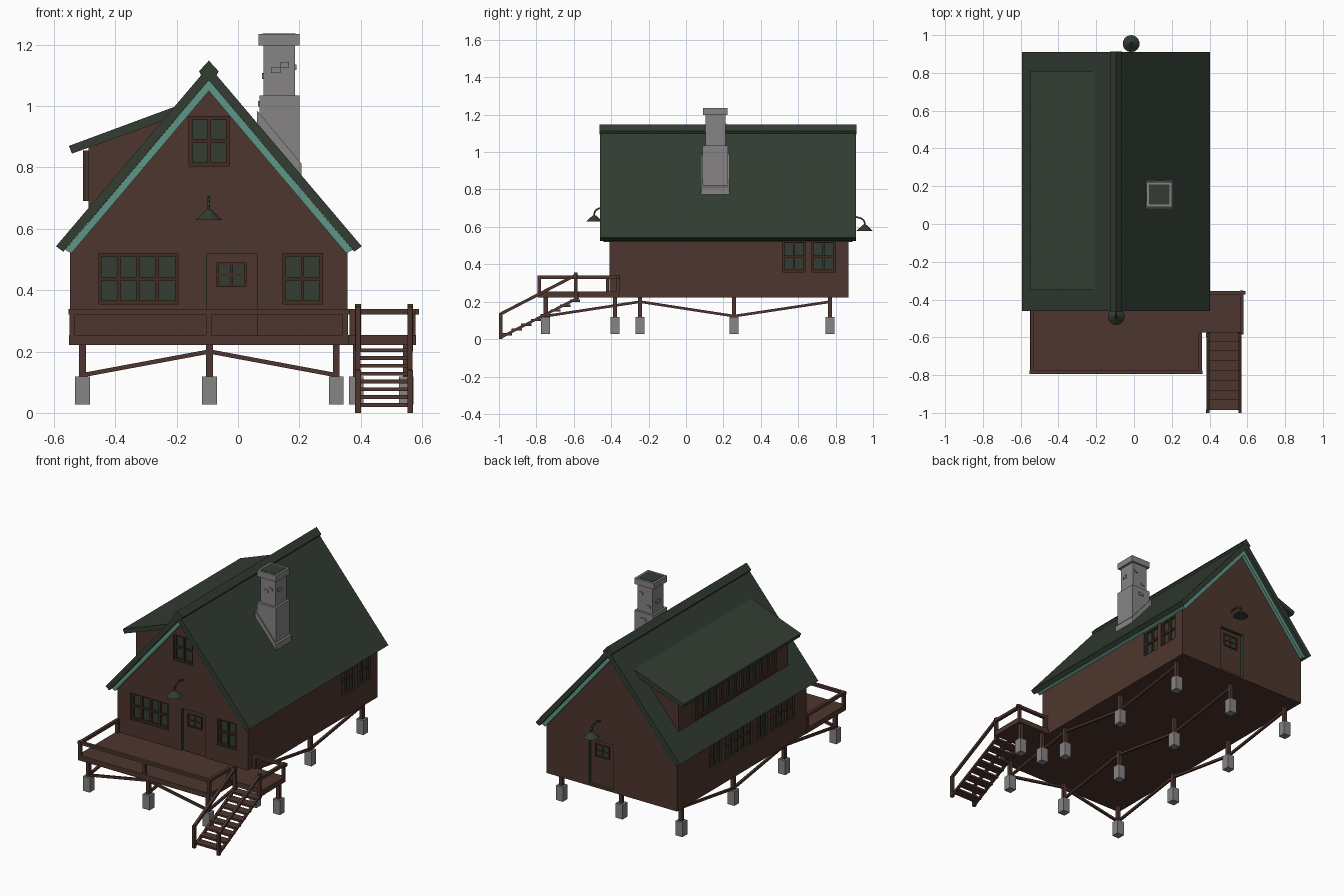
import bpy, bmesh, math, random
from mathutils import Vector, Matrix

if "Cube" in bpy.data.objects:
    bpy.data.objects.remove(bpy.data.objects["Cube"])

def mat(name, r, g, b):
    m = bpy.data.materials.new(name)
    lin = [((c / 255 + 0.055) / 1.055) ** 2.4 for c in (r, g, b)]
    m.diffuse_color = (*lin, 1)
    m.use_nodes = True
    m.node_tree.nodes["Principled BSDF"].inputs["Base Color"].default_value = m.diffuse_color
    return m

BROWN = mat("brown_wood", 78, 54, 46)
TRIM = mat("dark_brown_trim", 67, 42, 34)
GREEN = mat("dark_green", 50, 60, 50)
TEAL = mat("teal_trim", 94, 150, 135)
GREY = mat("grey_stone", 134, 131, 131)

def finish(name, bm, *mats):
    bmesh.ops.recalc_face_normals(bm, faces=bm.faces)
    me = bpy.data.meshes.new(name)
    bm.to_mesh(me)
    bm.free()
    for m in mats:
        me.materials.append(m)
    ob = bpy.data.objects.new(name, me)
    bpy.context.collection.objects.link(ob)
    return ob

def add_box(bm, x0, x1, y0, y1, z0, z1):
    c = Vector((x0 + x1, y0 + y1, z0 + z1)) / 2
    s = Matrix.Diagonal((abs(x1 - x0), abs(y1 - y0), abs(z1 - z0), 1))
    bmesh.ops.create_cube(bm, size=1, matrix=Matrix.Translation(c) @ s)

def add_beam(bm, a, b, w):
    a, b = Vector(a), Vector(b)
    d = b - a
    rot = d.to_track_quat('Y', 'Z').to_matrix().to_4x4()
    s = Matrix.Diagonal((w, d.length, w, 1))
    bmesh.ops.create_cube(bm, size=1, matrix=Matrix.Translation((a + b) / 2) @ rot @ s)

def boxes(name, m, lst):
    bm = bmesh.new()
    for b in lst:
        add_box(bm, *b)
    return finish(name, bm, m)

def beams(name, m, lst, w):
    bm = bmesh.new()
    for a, b in lst:
        add_beam(bm, a, b, w)
    return finish(name, bm, m)

def prism(name, m, pts, y0, y1):
    bm = bmesh.new()
    f = bm.faces.new([bm.verts.new((x, y0, z)) for x, z in pts])
    r = bmesh.ops.extrude_face_region(bm, geom=[f])
    vs = [v for v in r["geom"] if isinstance(v, bmesh.types.BMVert)]
    bmesh.ops.translate(bm, verts=vs, vec=(0, y1 - y0, 0))
    return finish(name, bm, m)

RX = -0.095  # ridge position
def chevron(name, m, half, y0, y1):
    pts = [(RX + d, z) for d, z in half] + [(RX - d, z) for d, z in reversed(half) if d]
    return prism(name, m, pts, y0, y1)

# House body and roof
body = chevron("house_body", BROWN, [(0, 1.06), (0.452, 0.53), (0.452, 0.222)], -0.41, 0.87)
body.data.materials.append(GREEN)

def roof(name, m, y0, y1, top, outer, inner, bot):
    pts = [(RX - outer[0], outer[1]), (RX, top), (RX + outer[0], outer[1]),
           (RX + inner[0], inner[1]), (RX, bot), (RX - inner[0], inner[1])]
    prism(name, m, pts, y0, y1)

roof("main_roof", GREEN, -0.46, 0.91, 1.13, (0.498, 0.543), (0.474, 0.525), 1.084)
roof("gable_trim", TEAL, -0.44, 0.89, 1.084, (0.468, 0.531), (0.448, 0.52), 1.049)
roof("ridge_cap", GREEN, -0.462, 0.912, 1.148, (0.032, 1.113), (0.022, 1.095), 1.12)

# Shed dormer on the left slope
prism("dormer_wall", BROWN, [(-.487, .62), (-.487, .876), (-.21, .975), (-.15, .95)], -0.31, 0.77)
prism("dormer_roof", GREEN, [(-.551, .87), (-.2, 1.0), (-.2, .967), (-.541, .845)], -0.35, 0.81)

# Openings: recesses cut into the body, with frame bars in front of the green back
cut = bmesh.new()
frames = bmesh.new()
DEPTH = 0.022

def wall_box(bm, side, u0, u1, d0, d1, z0, z1):
    # d is measured outward from the wall
    if side in ("front", "back"):
        w, s = (-0.41, -1) if side == "front" else (0.87, 1)
        add_box(bm, u0, u1, w + s * d0, w + s * d1, z0, z1)
    else:
        w, s = {"left": (-0.547, -1), "right": (0.357, 1), "dormer": (-0.487, -1)}[side]
        add_box(bm, w + s * d0, w + s * d1, u0, u1, z0, z1)

def bars(side, u0, u1, z0, z1, cols, rows, d0, d1, t=0.011):
    for i in range(cols + 1):
        u = u0 + (u1 - u0 - t) * i / cols
        wall_box(frames, side, u, u + t, d0, d1, z0, z1)
    for j in range(rows + 1):
        z = z0 + (z1 - z0 - t) * j / rows
        wall_box(frames, side, u0, u1, d0, d1 - 0.001, z, z + t)

def window(side, u0, u1, z0, z1, cols, rows=2):
    wall_box(cut, side, u0, u1, -DEPTH, 0.05, z0, z1)
    bars(side, u0, u1, z0, z1, cols, rows, -DEPTH - 0.004, -0.01)

window("front", -0.455, -0.195, 0.355, 0.52, 4)
window("front", 0.145, 0.275, 0.355, 0.52, 2)
window("front", -0.16, -0.028, 0.805, 0.965, 2)
for u0, u1 in ((0.515, 0.64), (0.67, 0.80)):
    window("right", u0, u1, 0.36, 0.525, 2)
for u0, u1, c in ((0.43, 0.55, 2), (0.13, 0.39, 4), (-0.02, 0.08, 2), (-0.29, -0.06, 4)):
    window("left", u0, u1, 0.36, 0.52, c)

# Doors with small windows, set back in their openings
doors, panes = bmesh.new(), bmesh.new()
for side, z0 in (("front", 0.25), ("back", 0.235)):
    wall_box(cut, side, -0.103, 0.063, -DEPTH, 0.05, z0, 0.518)
    wall_box(doors, side, -0.101, 0.061, -DEPTH - 0.004, -DEPTH + 0.004, z0, 0.516)
    wall_box(panes, side, -0.07, 0.028, -DEPTH, -DEPTH + 0.007, 0.41, 0.49)
    bars(side, -0.07, 0.028, 0.41, 0.49, 2, 2, -DEPTH, -DEPTH + 0.012, 0.008)
finish("doors", doors, BROWN)

# Dormer window strip
wall_box(panes, "dormer", -0.17, 0.63, -0.002, 0.007, 0.69, 0.855)
bars("dormer", -0.17, 0.63, 0.69, 0.855, 12, 1, 0, 0.018, 0.02)
finish("window_panes", panes, GREEN)
finish("window_frames", frames, TRIM)

cutter = finish("opening_cutter", cut, BROWN, GREEN)
for p in cutter.data.polygons:
    p.material_index = 1
mod = body.modifiers.new("openings", 'BOOLEAN')
mod.operation, mod.solver, mod.object = 'DIFFERENCE', 'EXACT', cutter
bpy.context.view_layer.objects.active = body
bpy.ops.object.modifier_apply(modifier=mod.name)
bpy.data.objects.remove(cutter)

# Chimney
boxes("chimney", GREY, [(.07, .2, .088, .224, .75, 1.035), (.083, .186, .103, .211, 1.0, 1.2),
                        (.067, .2, .09, .222, 1.197, 1.235)])
prism("chimney_flashing", GREY, [(.062, .985), (.207, .812), (.207, .77), (.062, .94)], 0.08, 0.232)
boxes("chimney_flue", GREEN, [(.08, .187, .103, .209, 1.23, 1.237)])
random.seed(4)
stones = []
for i in range(14):
    z = random.uniform(0.98, 1.16)
    hx, hy = (0.065, 0.068) if z < 1.01 else (0.0515, 0.054)
    if 1.01 < z < 1.04:
        continue
    o, s, w = random.uniform(-.03, .03), random.choice((-1, 1)), random.uniform(.012, .02)
    if i % 2:
        stones.append((.1345 + s * hx, .1345 + s * (hx + .005), .157 + o - w, .157 + o + w, z, z + .018))
    else:
        stones.append((.1345 + o - w, .1345 + o + w, .157 + s * hy, .157 + s * (hy + .005), z, z + .018))
boxes("chimney_stones", GREY, stones)

# Foundation piers, posts and braces
XS, YS = (-0.507, -0.093, 0.32), (-0.75, -0.245, 0.257, 0.77)
spots = [(x, y) for x in XS for y in YS] + [(0.385, -0.38), (0.548, -0.38)]
boxes("stone_piers", GREY, [(x - .024, x + .024, y - .024, y + .024, .028, .118) for x, y in spots])
boxes("pier_posts", BROWN, [(x - .011, x + .011, y - .011, y + .011, .11, .225) for x, y in spots])
LO, HI = 0.123, 0.2
braces = [((x, YS[i], (LO, HI)[i % 2]), (x, YS[i + 1], (HI, LO)[i % 2])) for x in XS for i in range(3)]
braces += [((XS[i], YS[0], (LO, HI)[i]), (XS[i + 1], YS[0], (HI, LO)[i])) for i in range(2)]
beams("diagonal_braces", BROWN, braces, 0.014)

# Deck, side landing and railings
boxes("deck", BROWN, [(-.55, .36, -.795, -.4, .222, .254), (.35, .58, -.575, -.357, .222, .254)])
T = 0.33
rails = [((-.553, -.785, T), (.363, -.785, T)), ((-.54, -.795, T), (-.54, -.41, T)),
         ((.35, -.795, T), (.35, -.58, T)), ((.57, -.585, T), (.57, -.352, T)), ((.36, -.365, T), (.59, -.365, T))]
beams("deck_rails", BROWN, rails, 0.018)
posts = [(-.54, -.785), (-.095, -.785), (.35, -.785), (-.54, -.42), (.35, -.59), (.57, -.365), (.372, -.365)]
boxes("rail_posts", BROWN, [(x - .009, x + .009, y - .009, y + .009, .25, .335) for x, y in posts])

# Stairs: treads, stringers, handrails
N = 8
treads = []
for i in range(N):
    y, z = -0.985 + i * 0.052, 0.02 + i * 0.0255
    treads.append((.388, .562, y, y + .055, z, z + .012))
boxes("stair_treads", BROWN, treads)
SX = (0.391, 0.561)
beams("stair_stringers", BROWN, [((x, -.985, .012), (x, -.575, .222)) for x in SX], 0.014)
beams("stair_handrails", BROWN, [((x, -.99, .135), (x, -.58, .347)) for x in SX], 0.016)
boxes("stair_posts", BROWN, [(x - .009, x + .009, y, y + .018, z0, z1) for x in SX
                             for y, z0, z1 in ((-1.0, 0, .14), (-.598, .2, .355))])

# Gooseneck lamps over both doors
def lamp(name, x, y, z, wall):
    bm = bmesh.new()
    bmesh.ops.create_cone(bm, cap_ends=True, segments=14, radius1=.045, radius2=.008, depth=.034,
                          matrix=Matrix.Translation((x, y, z + .017)))
    pts = [(x, y, z + .03)]
    for i in range(6):
        t = math.pi * 0.75 * i / 5
        k = (1 - math.cos(t)) / 1.71
        pts.append((x, y + (wall - y) * k, z + .045 + .03 * math.sin(t)))
    for a, b in zip(pts, pts[1:]):
        add_beam(bm, a, b, 0.009)
    finish(name, bm, GREEN)

lamp("front_lamp", -0.095, -0.49, 0.628, -0.405)
lamp("back_lamp", -0.015, 0.955, 0.578, 0.865)
